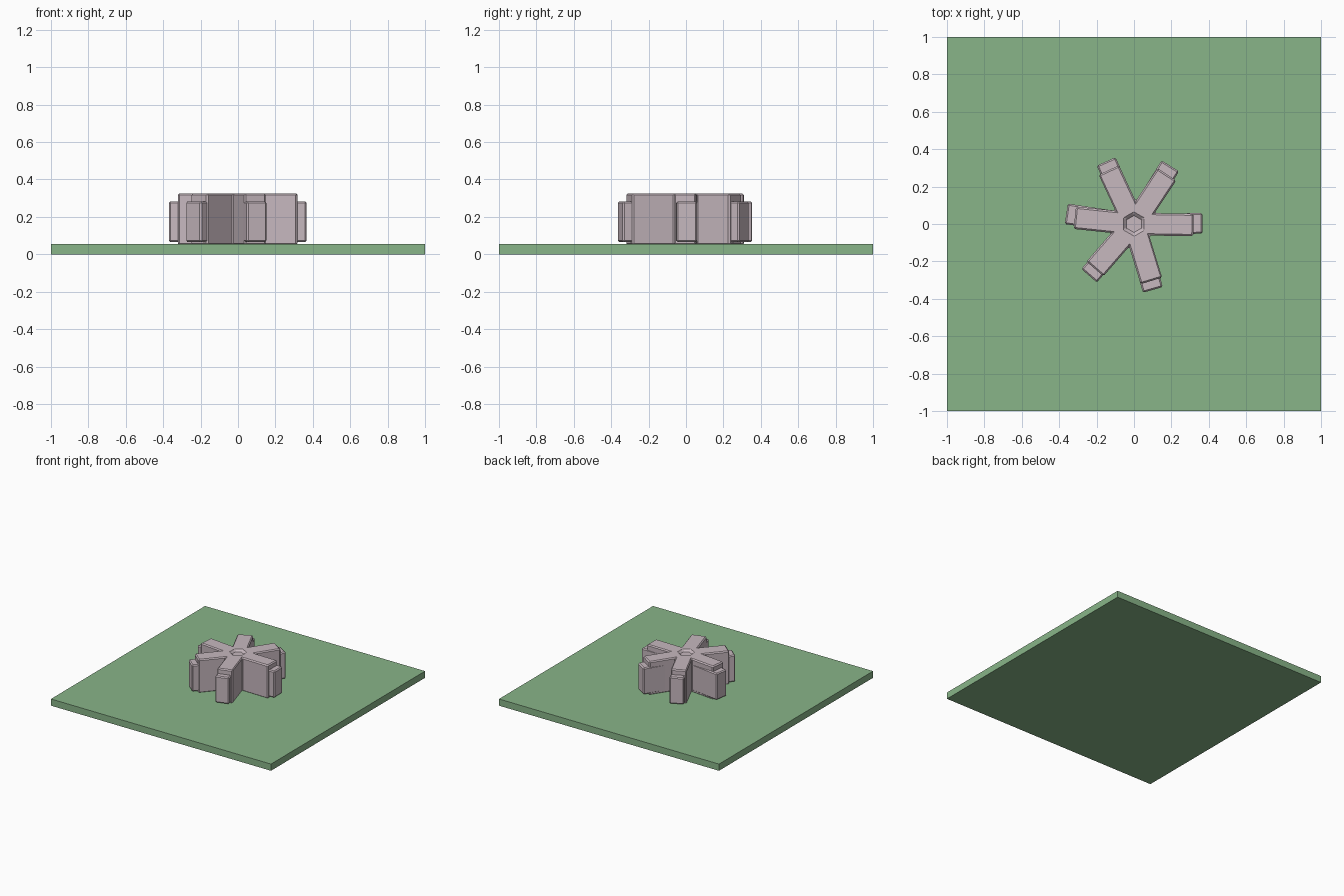
import bpy, bmesh
from math import radians, sin, cos, pi
from mathutils import Vector

cube = bpy.data.objects.get("Cube")
if cube:
    bpy.data.objects.remove(cube, do_unlink=True)


def material(name, rgb):
    m = bpy.data.materials.new(name)
    m.use_nodes = True
    m.diffuse_color = (*rgb, 1)
    m.node_tree.nodes["Principled BSDF"].inputs["Base Color"].default_value = (*rgb, 1)
    return m


green = material("grass green", (0.25, 0.46, 0.25))
pink = material("pale pink grey", (0.57, 0.48, 0.52))


def prism(name, outline, z0, z1, mat):
    """Extrude a flat outline from z0 to z1."""
    bm = bmesh.new()
    face = bm.faces.new([bm.verts.new((x, y, z0)) for x, y in outline])
    top = bmesh.ops.extrude_face_region(bm, geom=[face])["geom"]
    for v in top:
        if isinstance(v, bmesh.types.BMVert):
            v.co.z = z1
    bmesh.ops.recalc_face_normals(bm, faces=bm.faces)
    mesh = bpy.data.meshes.new(name)
    bm.to_mesh(mesh)
    bm.free()
    mesh.materials.append(mat)
    ob = bpy.data.objects.new(name, mesh)
    bpy.context.collection.objects.link(ob)
    return ob


def star_outline(angles, half, reach):
    """Square-ended arms that meet in sharp valleys around the hub."""
    pts = []
    for i, a in enumerate(angles):
        nxt = angles[(i + 1) % len(angles)] + (360 if i + 1 == len(angles) else 0)
        along = Vector((cos(radians(a)), sin(radians(a))))
        side = Vector((-along.y, along.x))
        pts += [along * reach - side * half, along * reach + side * half]
        mid, gap = radians((a + nxt) / 2), radians((nxt - a) / 2)
        pts.append(Vector((cos(mid), sin(mid))) * half / sin(gap))
    return pts


def bevel(ob, width):
    mod = ob.modifiers.new("soft edges", "BEVEL")
    mod.width = width
    mod.segments = 1
    mod.limit_method = "ANGLE"


def hexagon(r):
    return [(r * cos(pi / 6 + i * pi / 3), r * sin(pi / 6 + i * pi / 3)) for i in range(6)]


# Ground slab
prism("ground_slab", [(-1, -1), (1, -1), (1, 1), (-1, 1)], 0, 0.055, green)

# Tall inner star with a hexagonal recess in its hub
tall = prism("tall_star", star_outline([-1, 56.5, 115, 174, 229, 287], 0.06, 0.318),
             0.05, 0.325, pink)
cutter = prism("recess_cutter", hexagon(0.055), 0.308, 0.4, pink)
cutter.hide_render = True
cutter.hide_viewport = True
cut = tall.modifiers.new("hub recess", "BOOLEAN")
cut.operation = "DIFFERENCE"
cut.solver = "EXACT"
cut.object = cutter
bevel(tall, 0.01)

# Longer, lower star whose arm ends stick out
low = prism("low_star", star_outline([0.5, 58, 114, 171.5, 229, 286], 0.055, 0.366),
            0.065, 0.283, pink)
bevel(low, 0.008)
